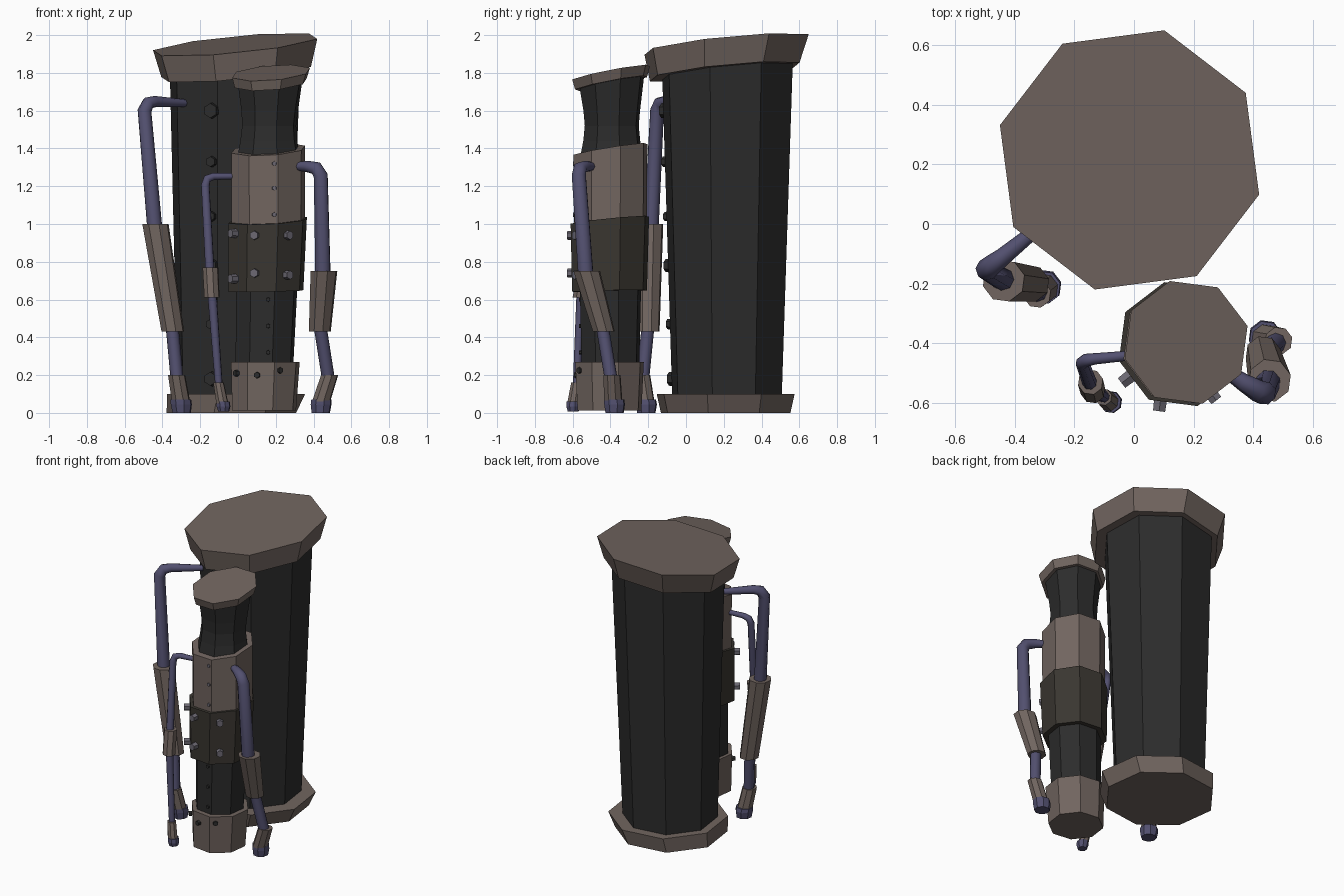
import bpy, bmesh, math
from mathutils import Vector, Matrix


def material(name, rgb):
    m = bpy.data.materials.new(name)
    m.diffuse_color = (*rgb, 1)
    return m


BROWN = material("brown", (0.165, 0.13, 0.115))
DARK = material("charcoal", (0.025, 0.025, 0.025))
OLIVE = material("olive", (0.042, 0.037, 0.03))
PURPLE = material("purple", (0.085, 0.08, 0.16))
GREY = material("bolt_grey", (0.15, 0.14, 0.17))


def add(name, bm, mat):
    me = bpy.data.meshes.new(name)
    bmesh.ops.recalc_face_normals(bm, faces=bm.faces[:])
    bm.to_mesh(me)
    bm.free()
    me.materials.append(mat)
    ob = bpy.data.objects.new(name, me)
    bpy.context.collection.objects.link(ob)
    return ob


def loft(name, rings, mat, phase=15, n=8):
    """Capped prism through rings (x, y, z, radius[, slope_x, slope_y])."""
    bm = bmesh.new()
    loops = []
    for x, y, z, r, *slope in rings:
        sx, sy = slope or (0, 0)
        loop = []
        for k in range(n):
            a = math.radians(phase) + math.tau * k / n
            dx, dy = r * math.cos(a), r * math.sin(a)
            loop.append(bm.verts.new((x + dx, y + dy, z + sx * dx + sy * dy)))
        loops.append(loop)
    for a, b in zip(loops, loops[1:]):
        for k in range(n):
            bm.faces.new((a[k], a[(k + 1) % n], b[(k + 1) % n], b[k]))
    bm.faces.new(loops[0])
    bm.faces.new(loops[-1])
    return add(name, bm, mat)


def bolts(name, spots, mat, sides=6):
    """Bolt heads at (x, y, z, radius, depth, heading in degrees)."""
    bm = bmesh.new()
    for x, y, z, r, d, ang in spots:
        axis = Vector((math.cos(math.radians(ang)), math.sin(math.radians(ang)), 0))
        mat4 = Matrix.Translation((x, y, z)) @ axis.to_track_quat('Z', 'Y').to_matrix().to_4x4()
        bmesh.ops.create_cone(bm, cap_ends=True, segments=sides, radius1=r,
                              radius2=r * 0.9, depth=d, matrix=mat4)
    return add(name, bm, mat)


def pipe(name, pts):
    """Tube through points (x, y, z, radius)."""
    cu = bpy.data.curves.new(name, 'CURVE')
    cu.dimensions = '3D'
    cu.bevel_depth = 1.0
    cu.bevel_resolution = 2
    cu.use_fill_caps = True
    sp = cu.splines.new('POLY')
    sp.points.add(len(pts) - 1)
    for p, (x, y, z, r) in zip(sp.points, pts):
        p.co = (x, y, z, 1)
        p.radius = r
    cu.materials.append(PURPLE)
    ob = bpy.data.objects.new(name, cu)
    bpy.context.collection.objects.link(ob)
    return ob


# Large column
loft("large_base", [(-0.035, 0.21, 0, 0.355), (-0.01, 0.21, 0.1, 0.378)], BROWN, 30)
loft("large_body", [(-0.03, 0.217, 0.08, 0.30), (-0.015, 0.22, 1.83, 0.358, 0.1, 0.1)], DARK, 30)
loft("large_cap", [(-0.01, 0.205, 1.805, 0.41, 0.095, 0.1),
                   (-0.015, 0.215, 1.95, 0.45, 0.095, 0.1)], BROWN, 30)
bolts("large_body_bolts", [(-0.14, y, z, r, 0.04, 249) for y, z, r in (
    (-0.112, 1.6, 0.043), (-0.104, 1.33, 0.03), (-0.095, 1.04, 0.027),
    (-0.09, 0.78, 0.038), (-0.08, 0.47, 0.03), (-0.072, 0.18, 0.04))], DARK)

# Small column
loft("small_base", [(0.138, -0.405, 0.012, 0.175), (0.145, -0.405, 0.27, 0.188)], BROWN)
loft("small_lower_tube", [(0.14, -0.40, 0.25, 0.158), (0.152, -0.40, 0.67, 0.168)], DARK)
loft("small_middle_band", [(0.148, -0.405, 0.645, 0.205, 0.02, 0.02),
                           (0.157, -0.403, 1.02, 0.215, 0.05, 0.1)], OLIVE)
loft("small_upper_sleeve", [(0.16, -0.40, 0.99, 0.2), (0.16, -0.40, 1.395, 0.202, 0.06, 0.16)], BROWN)
loft("small_neck", [(0.163, -0.395, 1.36, 0.17), (0.163, -0.393, 1.44, 0.156),
                    (0.165, -0.393, 1.52, 0.148), (0.168, -0.393, 1.6, 0.155),
                    (0.172, -0.393, 1.76, 0.178, 0.08, 0.19)], DARK)
loft("small_cap", [(0.173, -0.397, 1.745, 0.197, 0.08, 0.19),
                   (0.175, -0.397, 1.80, 0.213, 0.08, 0.19)], BROWN)
bolts("middle_band_bolts", [(x, y, z, 0.026, 0.06, a) for x, y, a, zs in (
    (-0.018, -0.515, 217.5, (0.95, 0.71)), (0.088, -0.598, 262.5, (0.94, 0.74)),
    (0.258, -0.568, 307.5, (0.94, 0.73))) for z in zs], GREY)
bolts("base_studs", [(-0.01, -0.508, 0.21, 0.018, 0.02, 217.5),
                     (0.1, -0.58, 0.2, 0.018, 0.02, 262.5),
                     (0.222, -0.563, 0.225, 0.018, 0.02, 307.5)], DARK)
bolts("upper_sleeve_rivets", [(0.192, -0.592, z, 0.013, 0.015, 270)
                              for z in (1.32, 1.19, 1.05)], GREY)
bolts("lower_tube_rivets", [(0.16, -0.56, z, 0.012, 0.012, 270)
                            for z in (0.6, 0.46, 0.32)], DARK)

# Large side pipe
pipe("large_pipe_top", [(-0.28, 0.02, 1.64, 0.02), (-0.44, -0.11, 1.648, 0.03),
                        (-0.475, -0.137, 1.64, 0.035), (-0.495, -0.153, 1.60, 0.037),
                        (-0.44, -0.185, 0.97, 0.04)])
loft("large_pipe_sleeve", [(-0.345, -0.2, 0.43, 0.062), (-0.437, -0.19, 1.0, 0.072)], BROWN)
pipe("large_pipe_bottom", [(-0.35, -0.2, 0.47, 0.034), (-0.322, -0.23, 0.17, 0.034)])
loft("large_pipe_cup", [(-0.302, -0.215, 0.06, 0.05), (-0.325, -0.235, 0.2, 0.047)], BROWN)
loft("large_pipe_foot", [(-0.298, -0.21, 0, 0.05), (-0.3, -0.21, 0.045, 0.058),
                         (-0.302, -0.213, 0.07, 0.056)], PURPLE)

# Thin left pipe of the small column
pipe("thin_pipe_top", [(0.0, -0.44, 1.253, 0.016), (-0.13, -0.452, 1.252, 0.019),
                       (-0.162, -0.457, 1.24, 0.022), (-0.173, -0.466, 1.205, 0.023),
                       (-0.148, -0.535, 0.74, 0.025)])
loft("thin_pipe_sleeve", [(-0.138, -0.56, 0.61, 0.042), (-0.146, -0.53, 0.77, 0.043)], BROWN)
pipe("thin_pipe_bottom", [(-0.138, -0.555, 0.64, 0.025), (-0.1, -0.58, 0.13, 0.02)])
loft("thin_pipe_cup", [(-0.083, -0.597, 0.05, 0.033), (-0.103, -0.58, 0.16, 0.029)], BROWN)
loft("thin_pipe_foot", [(-0.076, -0.597, 0.008, 0.03), (-0.077, -0.597, 0.035, 0.038),
                        (-0.079, -0.597, 0.06, 0.036)], PURPLE)

# Right pipe of the small column
pipe("right_pipe_top", [(0.29, -0.48, 1.305, 0.02), (0.365, -0.53, 1.305, 0.03),
                        (0.415, -0.56, 1.295, 0.037), (0.438, -0.567, 1.255, 0.04),
                        (0.45, -0.53, 0.72, 0.043)])
loft("right_pipe_sleeve", [(0.433, -0.435, 0.43, 0.06), (0.455, -0.525, 0.75, 0.073)], BROWN)
pipe("right_pipe_bottom", [(0.433, -0.445, 0.47, 0.034), (0.48, -0.395, 0.17, 0.034)])
loft("right_pipe_cup", [(0.44, -0.385, 0.06, 0.05), (0.485, -0.392, 0.2, 0.047)], BROWN)
loft("right_pipe_foot", [(0.438, -0.378, 0, 0.05), (0.44, -0.378, 0.045, 0.057),
                         (0.441, -0.38, 0.07, 0.055)], PURPLE)
